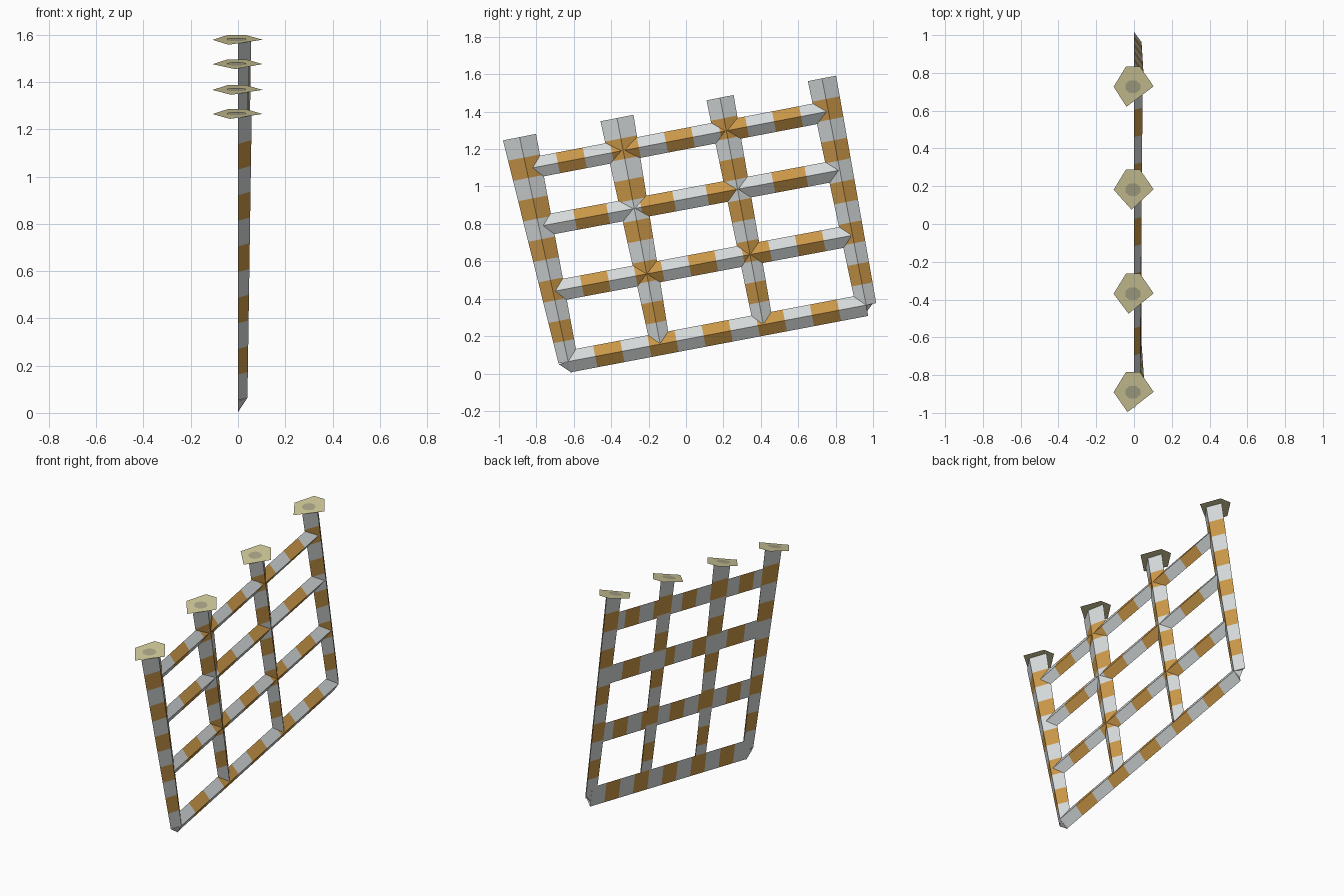
import bpy, bmesh, math
from mathutils import Vector

if "Cube" in bpy.data.objects:
    bpy.data.objects.remove(bpy.data.objects["Cube"])


def mat(name, rgb):
    m = bpy.data.materials.new(name)
    m.diffuse_color = (*rgb, 1)
    m.use_nodes = True
    m.node_tree.nodes["Principled BSDF"].inputs["Base Color"].default_value = m.diffuse_color
    return m


GREY = mat("pale grey", (0.66, 0.69, 0.69))
BROWN = mat("ochre brown", (0.59, 0.31, 0.065))
PLATE = mat("khaki plate", (0.62, 0.57, 0.31))
SPOT = mat("khaki grey spot", (0.39, 0.37, 0.24))

TILT = math.radians(11.1)
ALONG = Vector((0, math.cos(TILT), math.sin(TILT)))   # direction of the rows
UP = Vector((0, -math.sin(TILT), math.cos(TILT)))     # direction of the posts


def finish(name, bm, mats):
    bmesh.ops.recalc_face_normals(bm, faces=bm.faces)
    me = bpy.data.meshes.new(name)
    bm.to_mesh(me)
    bm.free()
    for m in mats:
        me.materials.append(m)
    ob = bpy.data.objects.new(name, me)
    bpy.context.collection.objects.link(ob)
    return ob


def bar(name, a, b, half, ridge, side, n, back):
    """Tapered triangular bar, flat at the back, in n alternating bands."""
    a, b = Vector((back, *a)), Vector((back, *b))
    bm = bmesh.new()
    rings = []
    for i in range(n + 1):
        t = i / n
        p = a.lerp(b, t)
        h = half[0] + (half[1] - half[0]) * t
        r = ridge[0] + (ridge[1] - ridge[0]) * t
        rings.append([bm.verts.new(q) for q in
                      (p - side * h, p + Vector((r - back, 0, 0)), p + side * h)])
    for i, (r0, r1) in enumerate(zip(rings, rings[1:])):
        for k in range(3):
            f = bm.faces.new((r0[k], r0[(k + 1) % 3], r1[(k + 1) % 3], r1[k]))
            f.material_index = i % 2
    bm.faces.new(rings[0])
    bm.faces.new(rings[-1])
    finish(name, bm, (GREY, BROWN))


# Posts: top, bottom, half widths, ridge depths
posts = [
    ((-0.89, 1.264), (-0.63, 0.064), (0.09, 0.053), (0.058, 0.040)),
    ((-0.369, 1.366), (-0.139, 0.163), (0.09, 0.053), (0.042, 0.038)),
    ((0.182, 1.475), (0.412, 0.270), (0.074, 0.053), (0.046, 0.040)),
    ((0.727, 1.578), (0.963, 0.366), (0.077, 0.055), (0.055, 0.040)),
]
for i, (top, bottom, half, ridge) in enumerate(posts):
    bar(f"post_{i + 1}", top, bottom, half, ridge, ALONG, 11, 0.0)

# Cross rows, top to bottom; the lowest is the base rail
rows = [
    ("row_1", (-0.83, 1.098), (0.76, 1.402), 0.056, (0.033, 0.046), 11, 0.001),
    ("row_2", (-0.77, 0.790), (0.82, 1.087), 0.056, (0.035, 0.044), 9, 0.001),
    ("row_3", (-0.70, 0.441), (0.88, 0.737), 0.057, (0.037, 0.042), 11, 0.001),
    ("base_rail", (-0.63, 0.064), (0.963, 0.366), 0.059, (0.040, 0.040), 11, -0.001),
]
for name, a, b, half, ridge, n, back in rows:
    bar(name, a, b, (half, half), ridge, UP, n, back)

# Pointed corners joining base rail and outer posts
for name, pts in (
    ("left_corner", ((-0.68, 0.05), (-0.61, 0.003), (-0.63, 0.064))),
    ("right_corner", ((1.0, 0.376), (0.95, 0.308), (0.963, 0.366))),
):
    bm = bmesh.new()
    for y, z in pts:
        bm.verts.new((0, y, z))
    bm.verts.new((0.04, *pts[2]))
    bmesh.ops.convex_hull(bm, input=bm.verts)
    finish(name, bm, (GREY,))


# Thin pentagonal caps with a round spot, square to the posts
def sheet(name, centre, pts, lift, material):
    bm = bmesh.new()
    bm.faces.new([bm.verts.new(centre + Vector((u, 0, 0)) + ALONG * v + UP * lift)
                  for u, v in pts])
    bmesh.ops.recalc_face_normals(bm, faces=bm.faces)
    for f in bm.faces:
        if f.normal.z < 0:
            f.normal_flip()
    me = bpy.data.meshes.new(name)
    bm.to_mesh(me)
    bm.free()
    me.materials.append(material)
    bpy.context.collection.objects.link(bpy.data.objects.new(name, me))


octagon = [(-0.006 + 0.043 * math.cos(math.tau * (k + 0.5) / 8),
            0.037 * math.sin(math.tau * (k + 0.5) / 8)) for k in range(8)]
for i, (post, tip) in enumerate(zip(posts, (-0.034, -0.029, -0.013, -0.04))):
    c = Vector((0, *post[0]))
    pentagon = [(-0.108, 0), (-0.043, 0.108), (0.032, 0.108), (0.104, 0.002), (tip, -0.108)]
    sheet(f"cap_{i + 1}", c, pentagon, 0.001, PLATE)
    sheet(f"cap_spot_{i + 1}", c, octagon, 0.003, SPOT)
